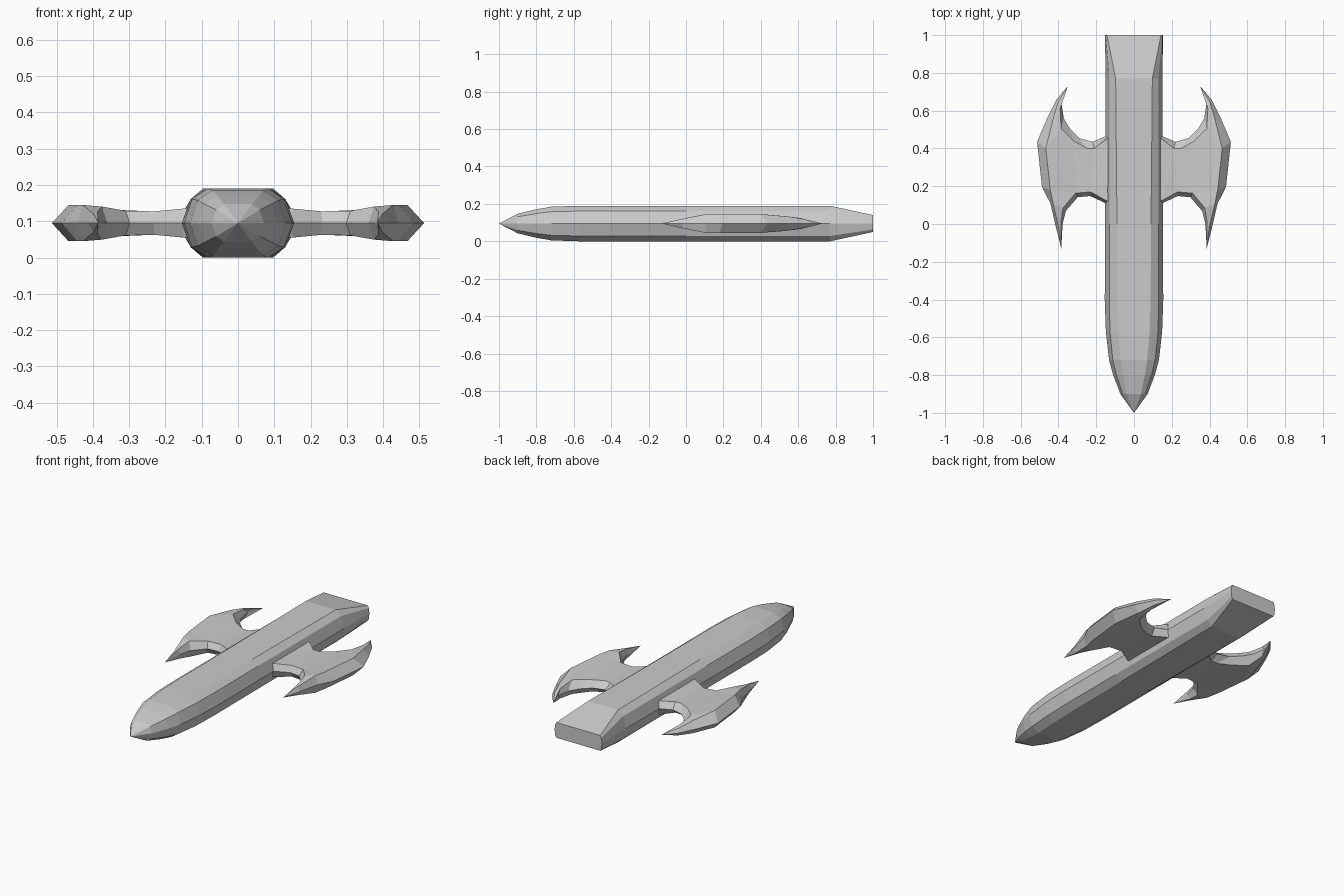
import bpy, bmesh

if "Cube" in bpy.data.objects:
    bpy.data.objects.remove(bpy.data.objects["Cube"])

ZC = 0.095  # height of the centre plane


def finish(bm, name):
    bmesh.ops.remove_doubles(bm, verts=bm.verts[:], dist=0.0005)
    bmesh.ops.recalc_face_normals(bm, faces=bm.faces[:])
    me = bpy.data.meshes.new(name)
    bm.to_mesh(me)
    bm.free()
    ob = bpy.data.objects.new(name, me)
    bpy.context.collection.objects.link(ob)
    return ob


def interp(x, table):
    if x <= table[0][0]:
        return table[0][1]
    for (a, fa), (b, fb) in zip(table, table[1:]):
        if x <= b:
            return fa + (fb - fa) * (x - a) / (b - a)
    return table[-1][1]


# hull: faceted sections (y, half width, shoulder width, flat width, half height)
sections = [(-0.9, 0.072, 0.06, 0.038, 0.052), (-0.8, 0.11, 0.093, 0.058, 0.076),
            (-0.72, 0.132, 0.112, 0.07, 0.09), (-0.57, 0.149, 0.127, 0.083, 0.095),
            (-0.4, 0.155, 0.131, 0.088, 0.095), (0.0, 0.153, 0.13, 0.09, 0.095),
            (0.77, 0.15, 0.13, 0.097, 0.095), (1.0, 0.154, 0.15, 0.143, 0.045)]
bm = bmesh.new()
rings = []
for y, w, s, f, h in sections:
    q = [(w, 0), (s, h * 0.7), (f, h)]
    pts = q + [(-x, z) for x, z in reversed(q)]
    pts += [(-s, -h * 0.7), (-f, -h), (f, -h), (s, -h * 0.7)]
    rings.append([bm.verts.new((x, y, ZC + z)) for x, z in pts])
for a, b in zip(rings, rings[1:]):
    for i in range(len(a)):
        j = (i + 1) % len(a)
        bm.faces.new((a[i], a[j], b[j], b[i]))
bm.faces.new(rings[-1])
tip = bm.verts.new((0, -1, ZC))
for i in range(len(rings[0])):
    bm.faces.new((tip, rings[0][i], rings[0][i - 1]))
finish(bm, "hull")

# wing: outline stations (edge x, edge y, ridge x, ridge y)
outline = [(0.12, 0.475, 0.12, 0.46), (0.15, 0.465, 0.15, 0.45), (0.22, 0.435, 0.21, 0.40),
           (0.29, 0.455, 0.25, 0.40), (0.34, 0.505, 0.32, 0.44), (0.372, 0.56, 0.386, 0.505),
           (0.384, 0.64, 0.391, 0.61), (0.35, 0.73, 0.35, 0.73), (0.41, 0.66, 0.402, 0.645),
           (0.46, 0.56, 0.43, 0.55), (0.513, 0.435, 0.467, 0.40), (0.487, 0.195, 0.443, 0.18),
           (0.443, 0.11, 0.428, 0.105), (0.413, -0.02, 0.398, -0.02), (0.385, -0.13, 0.385, -0.13),
           (0.378, 0.0, 0.387, 0.01), (0.36, 0.07, 0.375, 0.085), (0.298, 0.142, 0.31, 0.163),
           (0.232, 0.148, 0.23, 0.17), (0.15, 0.11, 0.15, 0.125), (0.12, 0.10, 0.12, 0.115)]
by_x = [(0.15, 0.04), (0.21, 0.032), (0.31, 0.034), (0.40, 0.05)]
by_y = [(-0.13, 0), (-0.02, 0.025), (0.1, 0.05), (0.42, 0.05), (0.6, 0.032), (0.73, 0)]
bm = bmesh.new()
edge, top, bottom = [], [], []
for ex, ey, rx, ry in outline:
    h = min(interp(rx, by_x), interp(ry, by_y))
    edge.append(bm.verts.new((ex, ey, ZC)))
    top.append(bm.verts.new((rx, ry, ZC + h)))
    bottom.append(bm.verts.new((rx, ry, ZC - h)))
n = len(outline)
for ring in (top, bottom):
    for i in range(n):
        j = (i + 1) % n
        bm.faces.new((edge[i], edge[j], ring[j], ring[i]))
caps = [bm.faces.new(top), bm.faces.new(bottom)]
bmesh.ops.triangulate(bm, faces=caps)
wing = finish(bm, "wings")
wing.modifiers.new("mirror", "MIRROR").use_clip = False
